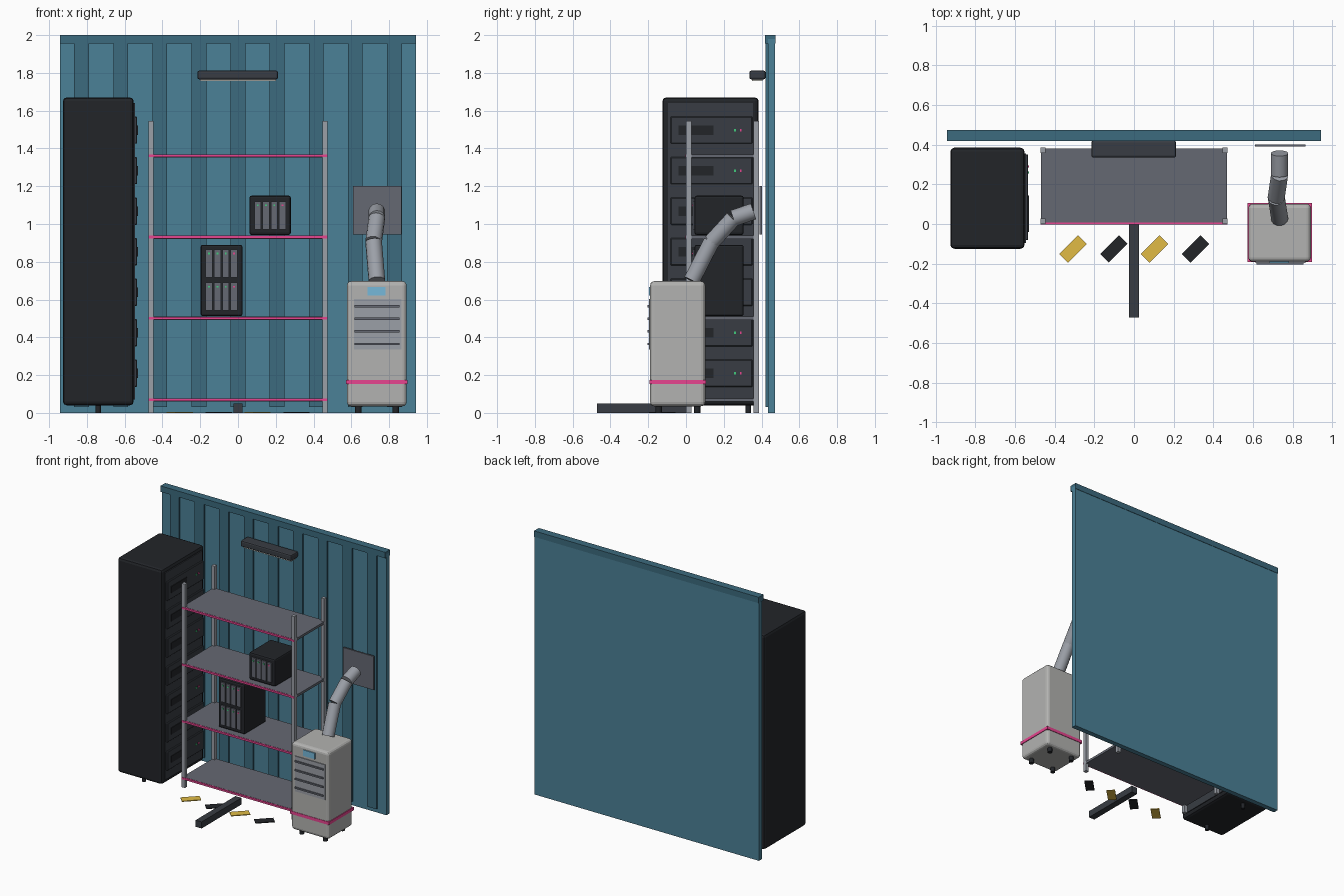
import bpy
from math import radians
from mathutils import Vector

if "Cube" in bpy.data.objects:
    bpy.data.objects.remove(bpy.data.objects["Cube"])

mats = {}


def mat(name, rgb):
    m = bpy.data.materials.new(name)
    m.diffuse_color = (*rgb, 1)
    m.use_nodes = True
    m.node_tree.nodes["Principled BSDF"].inputs["Base Color"].default_value = m.diffuse_color
    mats[name] = m


mat("teal", (0.07, 0.22, 0.31))
mat("dark_teal", (0.045, 0.145, 0.21))
mat("black", (0.016, 0.018, 0.022))
mat("charcoal", (0.04, 0.046, 0.056))
mat("steel", (0.33, 0.35, 0.39))
mat("shelf_grey", (0.13, 0.14, 0.17))
mat("pale", (0.45, 0.45, 0.44))
mat("pink", (0.8, 0.06, 0.28))
mat("blue", (0.18, 0.48, 0.7))
mat("yellow", (0.75, 0.5, 0.06))
mat("green", (0.05, 0.6, 0.2))
mat("white", (0.8, 0.8, 0.75))


def box(name, x, y, z, m, bevel=0, seg=2, rot=0):
    """Box from (min, max) pairs per axis, optionally bevelled."""
    bpy.ops.mesh.primitive_cube_add(size=1, location=[(a + b) / 2 for a, b in (x, y, z)],
                                    rotation=(0, 0, radians(rot)))
    ob = bpy.context.object
    ob.name = name
    ob.scale = (x[1] - x[0], y[1] - y[0], z[1] - z[0])
    bpy.ops.object.transform_apply(location=False, rotation=False, scale=True)
    ob.data.materials.append(mats[m])
    if bevel:
        mod = ob.modifiers.new("bevel", 'BEVEL')
        mod.width = bevel
        mod.segments = seg
    return ob


def rod(name, a, b, r, m, n=16):
    """Cylinder between two points."""
    a, b = Vector(a), Vector(b)
    d = b - a
    bpy.ops.mesh.primitive_cylinder_add(vertices=n, radius=r, depth=d.length, location=(a + b) / 2)
    ob = bpy.context.object
    ob.name = name
    ob.rotation_euler = d.to_track_quat('Z', 'Y').to_euler()
    ob.data.materials.append(mats[m])
    bpy.ops.object.shade_smooth_by_angle(angle=radians(35))
    return ob


# Container wall with ribs and top rail
box("wall_panel", (-0.943, 0.943), (0.433, 0.472), (0, 1.98), "teal")
box("wall_top_rail", (-0.943, 0.943), (0.418, 0.475), (1.955, 2.0), "dark_teal")
for k in range(-4, 5):
    box("wall_rib", (k * 0.207 - 0.039, k * 0.207 + 0.039), (0.421, 0.435), (0.03, 1.96), "dark_teal")

# Server cabinet facing right, with seven rack units
box("cabinet_body", (-0.927, -0.552), (-0.125, 0.385), (0.04, 1.67), "black", 0.02)
box("cabinet_front", (-0.56, -0.545), (-0.095, 0.355), (0.07, 1.64), "charcoal")
for y in (-0.07, 0.33):
    rod("cabinet_foot", (-0.74, y, 0), (-0.74, y, 0.05), 0.014, "black", 12)
for i in range(7):
    z = 0.21 + i * 0.2145
    box("rack_unit", (-0.55, -0.534), (-0.082, 0.352), (z - 0.072, z + 0.072), "charcoal", 0.004, 1)
    box("rack_unit_screen", (-0.536, -0.53), (-0.04, 0.145), (z - 0.025, z + 0.025), "black")
    for y, c in ((0.26, "green"), (0.29, "pink")):
        box("rack_unit_led", (-0.536, -0.53), (y - 0.005, y + 0.005), (z - 0.006, z + 0.006), c)

# Shelving: posts, shelves and pink front edges
for x in (-0.46, 0.46):
    for y in (0.015, 0.372):
        box("shelf_post", (x - 0.013, x + 0.013), (y - 0.014, y + 0.014), (0, 1.545), "steel")
for z in (0.068, 0.5, 0.93, 1.36):
    box("shelf_board", (-0.47, 0.47), (0.008, 0.38), (z - 0.009, z + 0.009), "shelf_grey")
    box("shelf_edge", (-0.473, 0.473), (-0.002, 0.009), (z - 0.006, z + 0.008), "pink")


# Storage boxes with drive bays and lights
def storage_box(x0, x1, z0, z1, rows):
    box("storage_box", (x0, x1), (0.045, 0.305), (z0, z1), "black", 0.012)
    pitch = (x1 - x0 - 0.046) / 4
    for zb in rows:
        for i in range(4):
            x = x0 + 0.023 + (i + 0.5) * pitch
            box("drive_bay", (x - 0.018, x + 0.018), (0.036, 0.05), (zb, zb + 0.148), "shelf_grey")
            box("drive_led", (x - 0.005, x + 0.005), (0.032, 0.038), (zb + 0.122, zb + 0.132),
                "pink" if i == 3 else "green")


storage_box(0.06, 0.28, 0.942, 1.15, (0.972,))
storage_box(-0.198, 0.024, 0.512, 0.89, (0.541, 0.716))

# Wall lamp
box("lamp_housing", (-0.215, 0.212), (0.335, 0.421), (1.766, 1.812), "charcoal", 0.01)
box("lamp_tube", (-0.2, 0.2), (0.35, 0.405), (1.756, 1.768), "white")

# Portable air cooler
box("cooler_body", (0.577, 0.893), (-0.19, 0.102), (0.035, 0.697), "pale", 0.022, 3)
box("cooler_band", (0.573, 0.898), (-0.193, 0.106), (0.152, 0.175), "pink")
box("cooler_grille", (0.614, 0.866), (-0.196, -0.185), (0.335, 0.602), "steel")
for z in (0.365, 0.432, 0.498, 0.565):
    box("cooler_slat", (0.618, 0.855), (-0.204, -0.194), (z - 0.006, z + 0.006), "shelf_grey")
box("cooler_display", (0.685, 0.782), (-0.197, -0.185), (0.622, 0.667), "blue")
for x in (0.637, 0.835):
    for y in (-0.145, 0.06):
        rod("cooler_foot", (x, y, 0), (x, y, 0.045), 0.017, "black", 12)

# Exhaust hose in straight sections, and its wall plate
path = [(0.735, 0.03, 0.7), (0.718, 0.135, 0.905), (0.735, 0.25, 1.03), (0.735, 0.357, 1.067)]
for a, b in zip(path, path[1:]):
    rod("hose_section", a, b, 0.044, "steel", 14)
box("vent_plate", (0.61, 0.866), (0.39, 0.402), (0.945, 1.2), "shelf_grey")

# Floor beam and hazard stripes
box("floor_beam", (-0.025, 0.025), (-0.472, 0.005), (0, 0.05), "charcoal")
for i, c in enumerate(("yellow", "black", "yellow", "black")):
    x = -0.308 + i * 0.206
    box("floor_stripe", (x - 0.067, x + 0.067), (-0.157, -0.095), (0, 0.006), c, rot=45)
